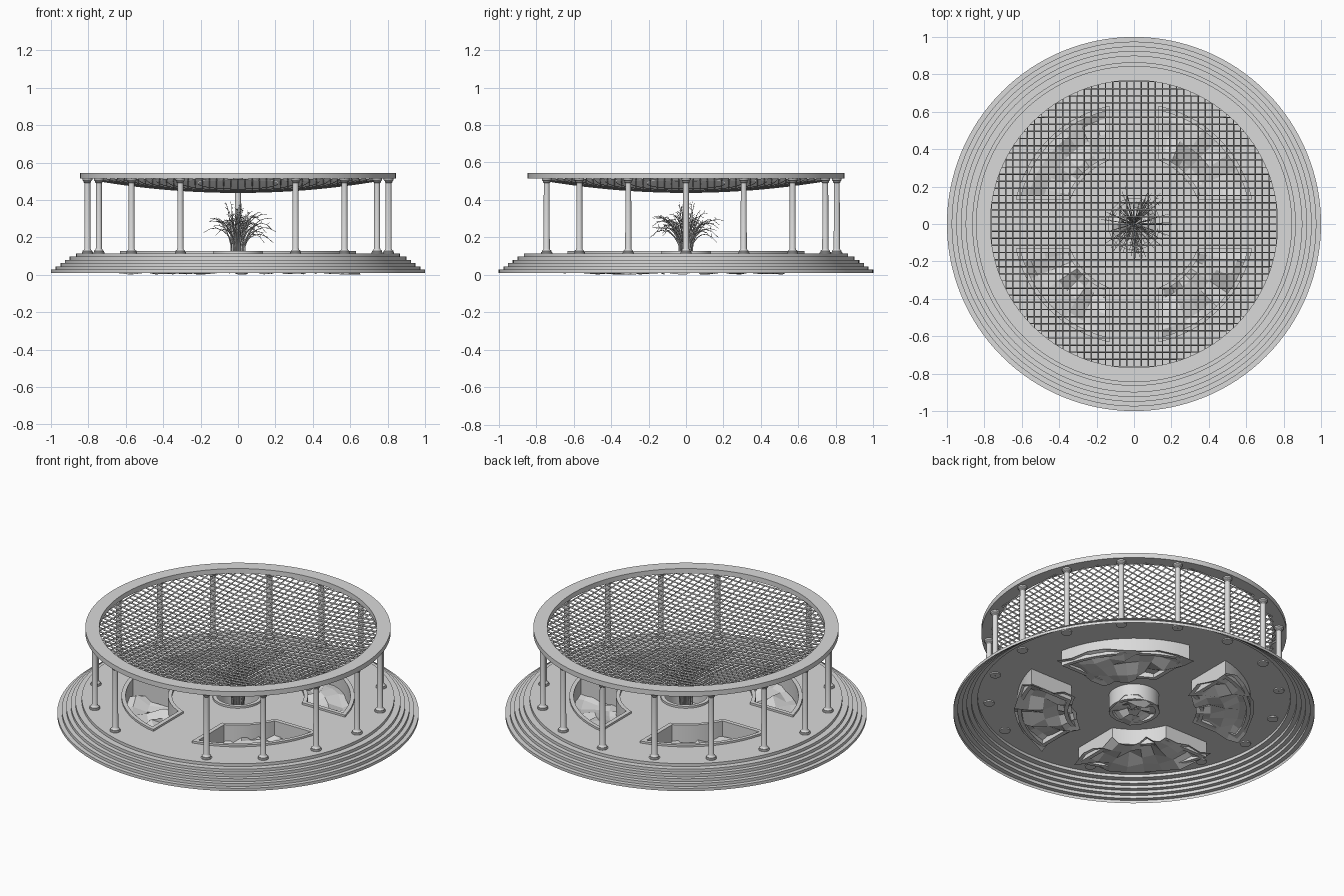
import bpy, bmesh, math, random
from math import sin, cos, pi, asin, hypot
from mathutils import Vector

random.seed(4)
cube = bpy.data.objects.get("Cube")
if cube:
    bpy.data.objects.remove(cube, do_unlink=True)

stone = bpy.data.materials.new("pale_grey_stone")
stone.use_nodes = True
stone.diffuse_color = (0.7, 0.7, 0.7, 1)
stone.node_tree.nodes["Principled BSDF"].inputs["Base Color"].default_value = (0.7, 0.7, 0.7, 1)

FLOOR = 0.115


def add_object(name, bm, smooth=True, fix_normals=True):
    if fix_normals:
        bmesh.ops.recalc_face_normals(bm, faces=bm.faces)
    mesh = bpy.data.meshes.new(name)
    bm.to_mesh(mesh)
    bm.free()
    mesh.materials.append(stone)
    ob = bpy.data.objects.new(name, mesh)
    bpy.context.collection.objects.link(ob)
    if smooth:
        bpy.ops.object.select_all(action='DESELECT')
        ob.select_set(True)
        bpy.context.view_layer.objects.active = ob
        bpy.ops.object.shade_smooth_by_angle(angle=math.radians(35))
    return ob


def skin_loops(bm, loops, close=False):
    """Join successive closed loops of points with quads."""
    rows = [[bm.verts.new(p) for p in loop] for loop in loops]
    pairs = list(zip(rows, rows[1:]))
    if close:
        pairs.append((rows[-1], rows[0]))
    for a, b in pairs:
        n = len(a)
        for i in range(n):
            j = (i + 1) % n
            bm.faces.new((a[i], a[j], b[j], b[i]))
    return rows


def circle(r, n):
    return [(r * cos(2 * pi * i / n), r * sin(2 * pi * i / n)) for i in range(n)]


def at_height(points, z):
    return [(x, y, z) for x, y in points]


def lathe(name, profile, segments, close=False):
    bm = bmesh.new()
    skin_loops(bm, [at_height(circle(r, segments), z) for r, z in profile], close)
    return add_object(name, bm)


def bed_outline(quarter, gap, r_in, r_out, n=14):
    """Quarter-ring outline with straight sides parallel to the axes."""
    pts = []
    for r, order in ((r_out, range(n + 1)), (r_in, range(n, -1, -1))):
        start = asin(gap / r)
        for i in order:
            a = start + (pi / 2 - 2 * start) * i / n + quarter * pi / 2
            pts.append((r * cos(a), r * sin(a)))
    return pts


# Stepped open-bottomed plinth
STEPS = (1.0, 0.975, 0.95, 0.925, 0.9, 0.865)
rise = (FLOOR - 0.01) / len(STEPS)
profile = []
for i, r in enumerate(STEPS):
    profile += [(r, 0.01 + rise * i), (r, 0.01 + rise * (i + 1))]
lathe("plinth_steps", profile, 128)

# Planter outlines: four quarter beds and a round one in the middle
planters = [(f"bed_{q + 1}", bed_outline(q, 0.13, 0.365, 0.645),
             bed_outline(q, 0.155, 0.387, 0.622)) for q in range(4)]
planters.append(("centre_pot", circle(0.14, 40), circle(0.118, 40)))

# Floor sheet with planter openings
bm = bmesh.new()
edges = []
for outline in [circle(STEPS[-1], 128)] + [p[1] for p in planters]:
    vs = [bm.verts.new(p) for p in at_height(outline, FLOOR)]
    edges += [bm.edges.new((vs[i - 1], vs[i])) for i in range(len(vs))]
bmesh.ops.triangle_fill(bm, use_beauty=True, edges=edges, normal=(0, 0, 1))
for f in bm.faces:
    f.normal_update()
    if f.normal.z < 0:
        f.normal_flip()
add_object("floor", bm, smooth=False, fix_normals=False)

# Planter walls
for name, outer, inner in planters:
    bm = bmesh.new()
    skin_loops(bm, [at_height(outer, 0.02), at_height(outer, 0.127),
                    at_height(inner, 0.127), at_height(inner, 0.02)], True)
    add_object(name + "_wall", bm)


def soil(name, rows, wrap=False):
    """Rough, thin sheet of earth."""
    bm = bmesh.new()
    grid = [[bm.verts.new((x, y, random.uniform(0, 0.055))) for x, y in row] for row in rows]
    for a, b in zip(grid, grid[1:]):
        for i in range(len(a) if wrap else len(a) - 1):
            j = (i + 1) % len(a)
            bm.faces.new((a[i], b[i], b[j], a[j]))
    if wrap:
        bm.faces.new(grid[0])
    add_object(name, bm, smooth=False, fix_normals=False)


for q in range(4):
    rows = []
    for v in range(5):
        r = 0.345 + 0.08 * v
        start = asin(0.115 / r)
        angles = [start + (pi / 2 - 2 * start) * u / 8 + q * pi / 2 for u in range(9)]
        rows.append([(r * cos(a), r * sin(a)) for a in angles])
    soil(f"bed_{q + 1}_soil", rows)
soil("centre_pot_soil", [circle(r, 12) for r in (0.04, 0.09, 0.145)], wrap=True)

# Columns all round, with an entrance gap at the front
COLUMN = [(0.001, 0.108), (0.03, 0.108), (0.03, 0.12), (0.026, 0.123), (0.026, 0.128),
          (0.019, 0.134), (0.0165, 0.14), (0.0155, 0.49), (0.02, 0.495), (0.02, 0.5),
          (0.026, 0.506), (0.026, 0.516), (0.001, 0.516)]
first = None
for k in range(16):
    if k == 12:
        continue
    if first is None:
        ob = first = lathe("column_1", COLUMN, 20)
    else:
        ob = first.copy()
        ob.name = f"column_{k + 1}"
        bpy.context.collection.objects.link(ob)
    a = k * pi / 8
    ob.location = (0.805 * cos(a), 0.805 * sin(a), 0)

# Top ring beam
lathe("ring_beam", [(0.768, 0.515), (0.845, 0.515), (0.845, 0.545), (0.768, 0.545)], 128, True)

# Sagging square net under the ring
bm = bmesh.new()
bmesh.ops.create_grid(bm, x_segments=42, y_segments=42, size=0.8)
bmesh.ops.delete(bm, geom=[v for v in bm.verts if hypot(v.co.x, v.co.y) > 0.8], context='VERTS')
for v in bm.verts:
    v.co.z = 0.443 + 0.066 * (hypot(v.co.x, v.co.y) / 0.77) ** 2
net = add_object("net", bm, smooth=False)
wire = net.modifiers.new("wires", 'WIREFRAME')
wire.thickness = 0.011
wire.use_even_offset = False

# Grass tuft: arching stems with small side leaflets
curve = bpy.data.curves.new("grass_tuft", 'CURVE')
curve.dimensions = '3D'
curve.bevel_depth = 0.0026
curve.bevel_resolution = 0
curve.use_fill_caps = True
curve.materials.append(stone)


def strand(points, radii):
    s = curve.splines.new('POLY')
    s.points.add(len(points) - 1)
    for p, co, rad in zip(s.points, points, radii):
        p.co = (*co, 1)
        p.radius = rad


for i in range(75):
    a = random.uniform(0, 2 * pi)
    reach = 0.19 * random.random() ** 0.8
    height = random.uniform(0.2, 0.32) * (1 - 1.3 * reach)
    droop = reach * random.uniform(0.2, 0.8)
    out = Vector((cos(a), sin(a), 0))
    root = out * random.uniform(0, 0.035)
    pts = []
    for j in range(8):
        t = j / 7
        z = 0.03 if j == 0 else FLOOR + height * (1.5 * t - 0.5 * t * t) - droop * t ** 4
        pts.append(root + out * reach * t ** 1.6 + Vector((0, 0, z)))
    strand(pts, [1.5 - 1.1 * j / 7 for j in range(8)])
    for j in (4, 5, 6):
        twig = Vector((random.uniform(-1, 1), random.uniform(-1, 1), random.uniform(-0.3, 1)))
        strand([pts[j], pts[j] + twig * 0.018], [0.7, 0.3])
tuft = bpy.data.objects.new("grass_tuft", curve)
bpy.context.collection.objects.link(tuft)
